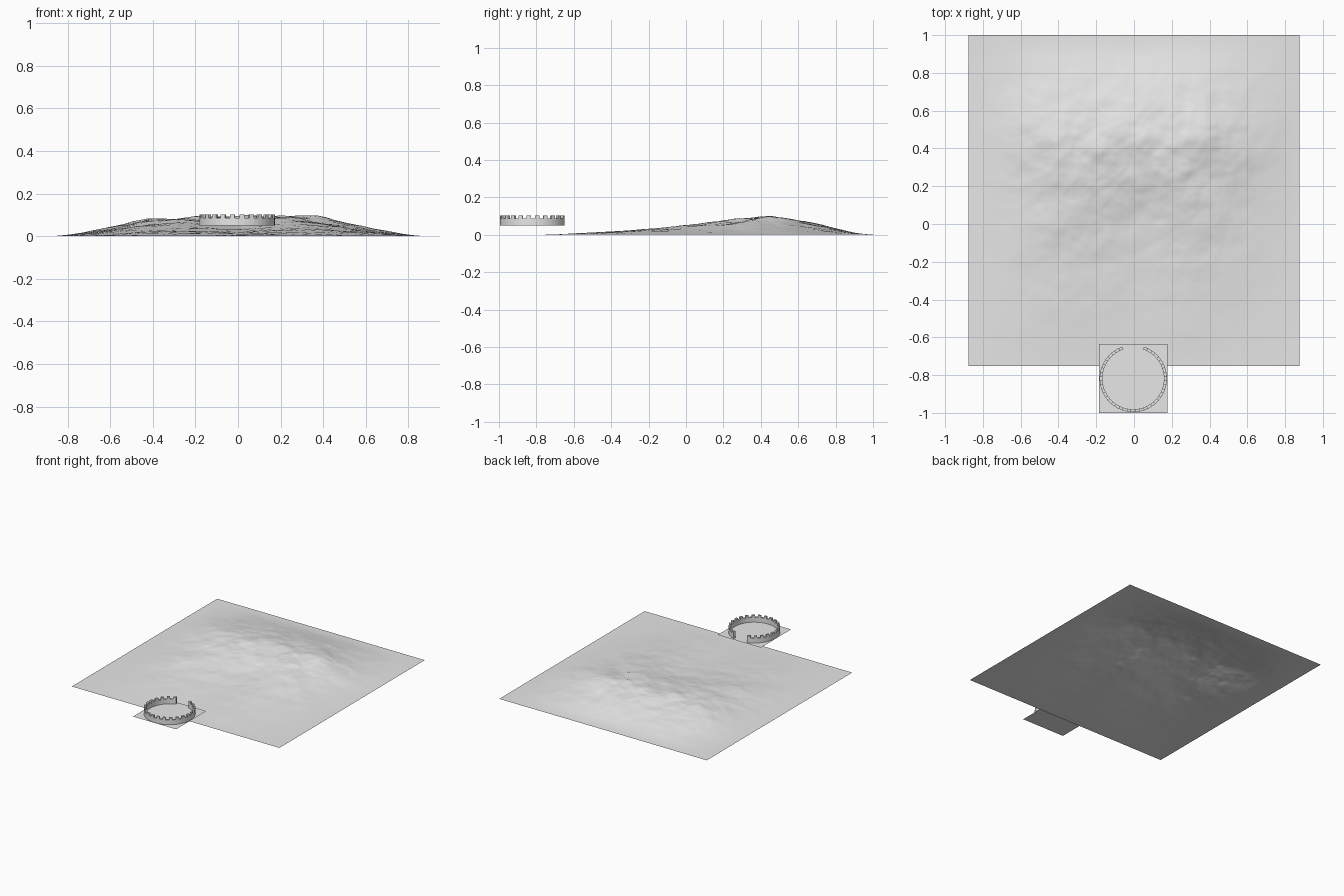
import bpy, bmesh, math
from mathutils import Vector, noise

if "Cube" in bpy.data.objects:
    bpy.data.objects.remove(bpy.data.objects["Cube"])

stone = bpy.data.materials.new("light grey")
stone.diffuse_color = (0.8, 0.8, 0.8, 1)
stone.use_nodes = True
stone.node_tree.nodes["Principled BSDF"].inputs["Base Color"].default_value = stone.diffuse_color


def finish(name, bm):
    bmesh.ops.remove_doubles(bm, verts=bm.verts, dist=1e-5)
    me = bpy.data.meshes.new(name)
    bm.to_mesh(me)
    bm.free()
    me.materials.append(stone)
    ob = bpy.data.objects.new(name, me)
    bpy.context.collection.objects.link(ob)
    return ob


def lookup(profile, t):
    for (a, u), (b, v) in zip(profile, profile[1:]):
        if a <= t <= b:
            return u + (v - u) * (t - a) / (b - a)
    return 0.0


def soft(profile, t):
    return sum(lookup(profile, t + d) for d in (-0.06, -0.03, 0, 0.03, 0.06)) / 5


# Mountain: skyline along x times skyline along y, roughened by noise
HALF, MID_Y = 0.876, 0.124
ALONG_X = [(-0.84, 0), (-0.7, 0.22), (-0.5, 0.68), (-0.42, 0.8), (-0.2, 0.88),
           (0, 0.9), (0.2, 1.0), (0.35, 0.88), (0.5, 0.6), (0.65, 0.32), (0.84, 0)]
ALONG_Y = [(-0.72, 0), (-0.55, 0.1), (-0.4, 0.2), (-0.2, 0.36), (0, 0.55), (0.1, 0.63),
           (0.2, 0.76), (0.3, 0.87), (0.4, 1.0), (0.5, 0.93), (0.6, 0.76),
           (0.7, 0.55), (0.8, 0.33), (0.9, 0.1), (0.96, 0)]


def height(x, y):
    h = 0.105 * soft(ALONG_X, x) * soft(ALONG_Y, y)
    # valley opening towards the front
    h *= 1 - 0.4 * math.exp(-((x - 0.02) / 0.2) ** 2) / (1 + math.exp((y - 0.12) / 0.06))
    p = Vector((x * 4.5 + 3.1, y * 4.5 + 7.7, 0.4))
    rough = noise.fractal(p, 0.9, 2.0, 5)
    return max(0.0, h * (1 + 0.16 * max(-1.2, min(1.2, rough))))


bm = bmesh.new()
bmesh.ops.create_grid(bm, x_segments=140, y_segments=140, size=HALF)
for v in bm.verts:
    v.co.y += MID_Y
    v.co.z = height(v.co.x, v.co.y)
for f in bm.faces:
    f.smooth = True
finish("mountain", bm)

# Square base plate under the wall
CX, CY, BASE = -0.004, -0.818, 0.05
bm = bmesh.new()
bmesh.ops.create_grid(bm, x_segments=1, y_segments=1, size=0.182)
for v in bm.verts:
    v.co += Vector((CX, CY, BASE))
finish("wall_base", bm)

# Ring wall with battlements and a gateway at the back
SEGS, GATE = 48, 5
R_OUT, R_IN, LOW, HIGH = 0.178, 0.163, 0.086, 0.102
COUNT = SEGS - GATE
STEP = 2 * math.pi / SEGS


def pt(i, r, z):
    a = math.pi / 2 + (i + GATE / 2) * STEP
    return (CX + r * math.cos(a), CY + r * math.sin(a), z)


bm = bmesh.new()


def quad(*pts):
    bm.faces.new([bm.verts.new(p) for p in pts])


tops = [HIGH if i % 2 == 0 else LOW for i in range(COUNT)]
for i, top in enumerate(tops):
    j = i + 1
    for z0, z1 in ((BASE, LOW), (LOW, top)):
        if z1 > z0:
            quad(pt(i, R_OUT, z0), pt(j, R_OUT, z0), pt(j, R_OUT, z1), pt(i, R_OUT, z1))
            quad(pt(j, R_IN, z0), pt(i, R_IN, z0), pt(i, R_IN, z1), pt(j, R_IN, z1))
    quad(pt(i, R_OUT, top), pt(j, R_OUT, top), pt(j, R_IN, top), pt(i, R_IN, top))
    if top == HIGH:
        # merlon sides
        quad(pt(i, R_IN, LOW), pt(i, R_OUT, LOW), pt(i, R_OUT, HIGH), pt(i, R_IN, HIGH))
        quad(pt(j, R_OUT, LOW), pt(j, R_IN, LOW), pt(j, R_IN, HIGH), pt(j, R_OUT, HIGH))
# gateway ends
quad(pt(0, R_IN, BASE), pt(0, R_OUT, BASE), pt(0, R_OUT, LOW), pt(0, R_IN, LOW))
quad(pt(COUNT, R_OUT, BASE), pt(COUNT, R_IN, BASE), pt(COUNT, R_IN, LOW), pt(COUNT, R_OUT, LOW))
bmesh.ops.recalc_face_normals(bm, faces=bm.faces)
finish("ring_wall", bm)
